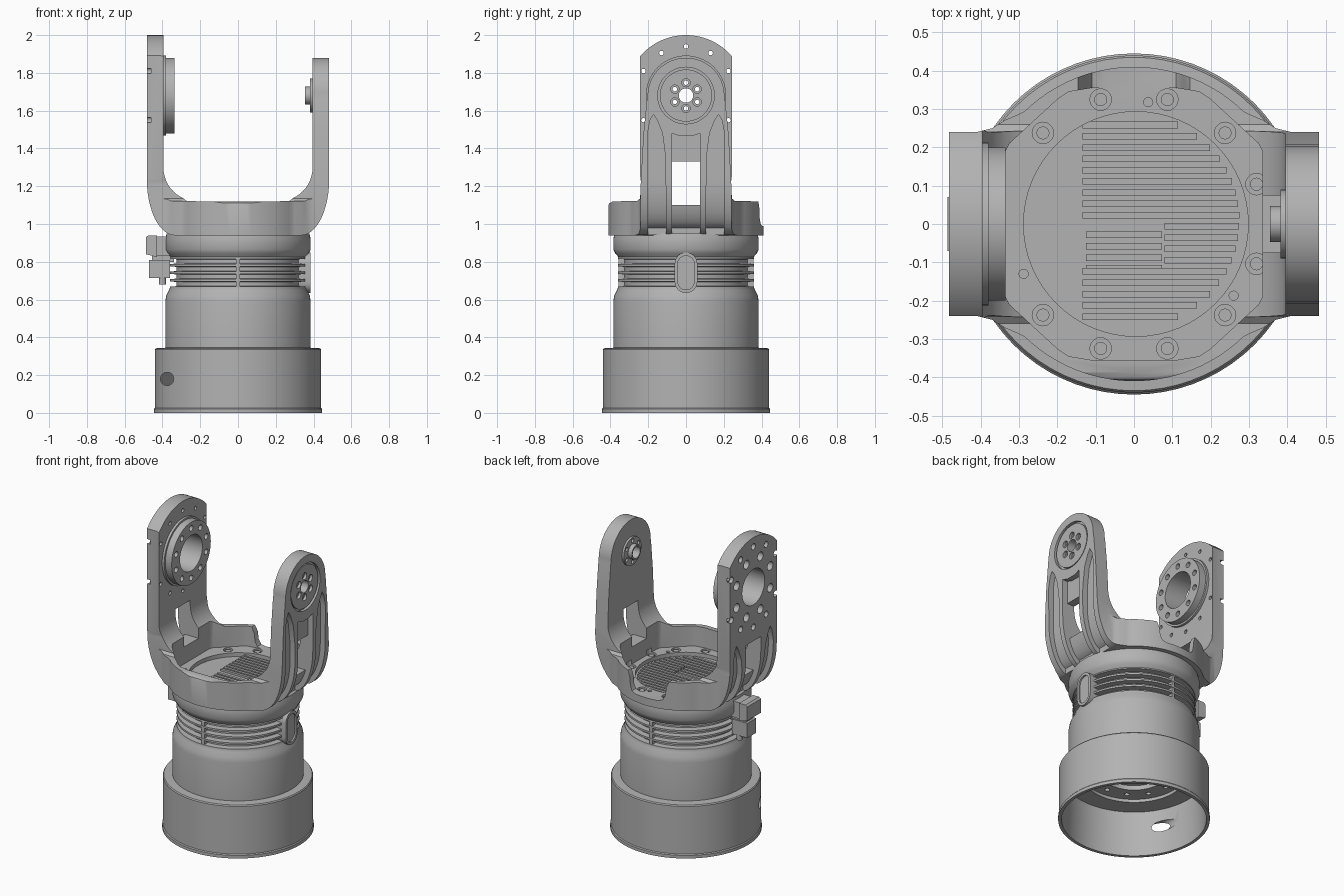
import bpy, bmesh
from math import sin, cos, pi, radians

old = bpy.data.objects.get("Cube")
if old:
    bpy.data.objects.remove(old, do_unlink=True)

metal = bpy.data.materials.new("grey_metal")
metal.use_nodes = True
GREY = (0.45, 0.45, 0.45, 1)
metal.diffuse_color = GREY
metal.node_tree.nodes["Principled BSDF"].inputs["Base Color"].default_value = GREY


def finish(name, bm):
    bmesh.ops.recalc_face_normals(bm, faces=bm.faces)
    mesh = bpy.data.meshes.new(name)
    bm.to_mesh(mesh)
    bm.free()
    mesh.materials.append(metal)
    obj = bpy.data.objects.new(name, mesh)
    bpy.context.collection.objects.link(obj)
    return obj


def prism(name, loops, axis, a, b):
    """Extrude flat outlines along an axis from a to b."""
    place = {"x": lambda p, t: (t, *p), "y": lambda p, t: (p[0], t, p[1]),
             "z": lambda p, t: (*p, t)}[axis]
    bm = bmesh.new()
    for loop in loops:
        low = [bm.verts.new(place(p, a)) for p in loop]
        high = [bm.verts.new(place(p, b)) for p in loop]
        bm.faces.new(low)
        bm.faces.new(high)
        for i in range(len(loop)):
            j = (i + 1) % len(loop)
            bm.faces.new((low[i], low[j], high[j], high[i]))
    return finish(name, bm)


def lathe(name, profile, segments=72):
    bm = bmesh.new()
    verts = [bm.verts.new((r, 0, z)) for r, z in profile]
    edges = [bm.edges.new(pair) for pair in zip(verts, verts[1:])]
    bmesh.ops.spin(bm, geom=verts + edges, cent=(0, 0, 0), axis=(0, 0, 1),
                   angle=2 * pi, steps=segments)
    bmesh.ops.remove_doubles(bm, verts=bm.verts, dist=0.0005)
    return finish(name, bm)


def combine(obj, tool, operation="DIFFERENCE"):
    mod = obj.modifiers.new("cut", "BOOLEAN")
    mod.operation, mod.object, mod.solver = operation, tool, "EXACT"
    bpy.context.view_layer.objects.active = obj
    bpy.ops.object.modifier_apply(modifier=mod.name)
    bpy.data.objects.remove(tool, do_unlink=True)


def arc(cx, cy, rx, ry, start, end, n=12):
    return [(cx + rx * cos(radians(start + (end - start) * i / n)),
             cy + ry * sin(radians(start + (end - start) * i / n))) for i in range(n + 1)]


def circle(cx, cy, r, n=32):
    return arc(cx, cy, r, r, 0, 360, n)[:-1]


def ring(cx, cy, spread, r, count, start=0):
    step = 2 * pi / count
    return [circle(cx + spread * cos(radians(start) + i * step),
                   cy + spread * sin(radians(start) + i * step), r, 16) for i in range(count)]


def rect(x0, x1, y0, y1):
    return [(x0, y0), (x1, y0), (x1, y1), (x0, y1)]


def mirrored(half):
    """Close a right-hand outline, listed bottom to top, across the middle."""
    return half + [(-x, y) for x, y in reversed(half) if abs(x) > 1e-4]


# Hollow base, drum, cooling grooves and collar
profile = [(0, .34), (.19, .34), (.19, .31), (.3, .31), (.3, .29), (.415, .29), (.425, 0),
           (.445, 0), (.445, .02), (.44, .026), (.44, .335), (.435, .342), (.385, .345),
           (.385, .59), (.38, .62), (.365, .65), (.36, .665)]
for k in range(4):
    z = .668 + .04 * k
    profile += [(.36, z), (.325, z + .003), (.325, z + .025), (.36, z + .028)]
profile += [(.358, .825), (.375, .845), (.385, .865), (.385, .92), (.378, .95), (0, .95)]
body = lathe("body", profile)
combine(body, prism("cable_hole", [circle(-.375, .18, .035)], "y", -.5, 0))
combine(body, prism("underside_holes", ring(0, 0, .245, .015, 12), "z", .28, .33))
prism("groove_posts", [rect(-.01, .01, -.358, -.3), rect(-.01, .01, .3, .358)], "z", .655, .83)

# Fork: side profile, plan outline and the two arm outlines intersected
OUT, HUB = .483, 1.68
outer = arc(.335, 1.24, OUT - .335, .3, -90, 0)
inner = arc(.215, 1.3, .18, .18, 0, -90)
fork = prism("fork", [mirrored(outer + [(OUT, 2.05), (.395, 2.05)] + inner)], "y", -.5, .5)
quarter = [(.5, .24), (.41, .24), (.37, .25), (.335, .272), (.3, .287)]
quarter += arc(0, 0, .41, .41, 46, 90, 14)
plan = mirrored([(x, -y) for x, y in reversed(quarter)] + quarter)
combine(fork, prism("plan", [plan], "z", .9, 2.1), "INTERSECT")
foot = [(.42, .9), (.42, 1.08), (.405, 1.11), (.385, 1.121), (.26, 1.121), (.243, 1.135)]
small_arm = foot + [(.238, 1.25), (.225, 1.48), (.207, 1.66)] + arc(0, HUB, .203, .2, 0, 90, 20)
big_arm = foot + [(.238, 1.22), (.25, 1.3), (.275, 1.37), (.315, 1.44), (.365, 1.5)]
big_arm += arc(0, HUB, .32, .32, -25, 90, 28)
shape = prism("arm_shapes", [mirrored(small_arm)], "x", 0, .6)
combine(shape, prism("big_shape", [mirrored(big_arm)], "x", -.6, .001), "UNION")
combine(fork, shape, "INTERSECT")

# Bowl, round recess and open notch at the back
bowl = mirrored([(.335, -.19), (.335, .19), (.325, .21), (.2, .325), (.17, .345), (.11, .355)])
bowl = mirrored([(.11, -.355), (.17, -.345), (.2, -.325), (.325, -.21),
                 (.335, -.19), (.335, .19), (.325, .21), (.2, .325), (.17, .345), (.11, .355)])
combine(fork, prism("bowl", [bowl], "z", .99, 1.4))
combine(fork, prism("recess", [circle(.005, 0, .293, 64)], "z", .965, 1.1))
notch = [(.08, .99), (.11, 1.0), (.125, 1.03), (.13, 1.08), (.15, 1.13)]
combine(fork, prism("notch", [mirrored(notch)], "y", .3, .5))
ANGLES = [18, 45, 75, 105, 135, 162, 198, 225, 255, 285, 315, 342]
spots = [(.336 * cos(radians(a)), .336 * sin(radians(a))) for a in ANGLES if abs(a - 180) > 20]
combine(fork, prism("bolt_wells", [circle(x, y, .028, 20) for x, y in spots], "z", .972, 1.02))
combine(fork, prism("pin_holes", [circle(.037, .318, .012, 16), circle(-.288, -.13, .012, 16),
                                  circle(.26, -.187, .012, 16)], "z", .975, 1.02))
prism("floor_bolts", [circle(x, y, .017, 16) for x, y in spots], "z", .96, .985)

# Channels that follow the outer curve of each arm
for side, top in ((1, 1.6), (-1, 1.38)):
    depth = .035
    band = arc(.335, 1.24, OUT - .335 - depth, .3 - depth, -80, 0)
    band += [(OUT - depth, top), (.6, top), (.6, .9), (band[0][0], .9)]
    tool = prism("channel", [[(side * x, z) for x, z in band]], "y", -.3, .3)
    slot = [(.105, .8), (.2, .8), (.203, top - .12), (.19, top - .05), (.172, top - .02),
            (.152, top - .05), (.125, top - .12), (.108, top - .25)]
    middle = mirrored([(.075, .8), (.075, top - .12), (.06, top - .125), (.03, top - .135)])
    loops = [slot, [(-y, z) for y, z in slot], middle]
    combine(tool, prism("slots", loops, "x", -.7, .7), "INTERSECT")
    combine(fork, tool)
combine(fork, prism("windows", [rect(-.075, .075, 1.1, 1.33)], "x", -.6, .6))

# Large bearing hub on the right arm
for r, x in ((.212, -.38), (.2, -.335)):
    combine(fork, prism("hub", [circle(0, HUB, r, 64)], "x", -.42, x), "UNION")
combine(fork, prism("hub_bore", [circle(0, HUB, .115, 48)], "x", -.6, -.2))
combine(fork, prism("rim_holes", ring(0, HUB, .26, .012, 12), "x", -.6, -.2))
combine(fork, prism("hub_holes", ring(0, HUB, .16, .018, 10, 18), "x", -.37, -.2))
combine(fork, prism("face_holes", ring(0, HUB, .185, .028, 8, 22.5), "x", -.6, -.44))
combine(fork, prism("rim_wells", ring(0, HUB, .26, .02, 12), "x", -.6, -.46))

# Small bearing hub on the left arm
combine(fork, prism("face_well", [circle(0, HUB, .15, 48)], "x", .465, .6))
combine(fork, prism("face_disc", [circle(0, HUB, .138, 48)], "x", .45, .477), "UNION")
for r, x in ((.09, .382), (.047, .355)):
    combine(fork, prism("pin", [circle(0, HUB, r, 40)], "x", x, .42), "UNION")
combine(fork, prism("pin_bore", [circle(0, HUB, .038)], "x", .2, .6))
combine(fork, prism("pin_holes", ring(0, HUB, .068, .012, 6, 30), "x", .2, .6))
combine(fork, prism("pin_wells", ring(0, HUB, .068, .022, 6, 30), "x", .46, .6))

# Floor ribs and small raised bars
ribs = []
for k in range(18):
    y = -.25 + .0294 * k
    if -.13 < y < -.01:
        ribs.append(rect(.08, (.275 ** 2 - y * y) ** .5, y, y + .017))
    else:
        ribs.append(rect(-.135, (.275 ** 2 - y * y) ** .5, y, y + .017))
prism("floor_ribs", ribs, "z", .96, .978)
prism("floor_bars", [rect(-.125, .073, y, y + .018) for y in (-.125, -.097, -.067, -.037)],
      "z", .96, .974)


# Rounded cover on the left side of the grooves
def capsule(r, half):
    return arc(0, .742 + half, r, r, 0, 180) + arc(0, .742 - half, r, r, 180, 360)


cover = prism("side_cover", [capsule(.06, .048)], "x", .3, .385)
combine(cover, prism("cover_well", [capsule(.044, .046)], "x", .375, .5))

# Cable connector on the right side
prism("connector_upper", [rect(-.43, -.36, .83, .935)], "y", -.055, .055)
prism("connector_cap", [[(-.487, .84), (-.43, .825), (-.43, .94), (-.475, .94), (-.487, .93)]],
      "y", -.07, .07)
prism("connector_lower", [rect(-.47, -.36, .715, .81)], "y", -.045, .045)
prism("connector_neck", [rect(-.455, -.34, .8, .84)], "y", -.035, .035)
prism("connector_plugs", [circle(-.4, y, .018, 16) for y in (-.022, .022)], "z", .68, .72)

for obj in list(bpy.context.scene.objects):
    obj.select_set(obj.type == "MESH")
bpy.context.view_layer.objects.active = body
bpy.ops.object.shade_smooth_by_angle(angle=radians(32))
